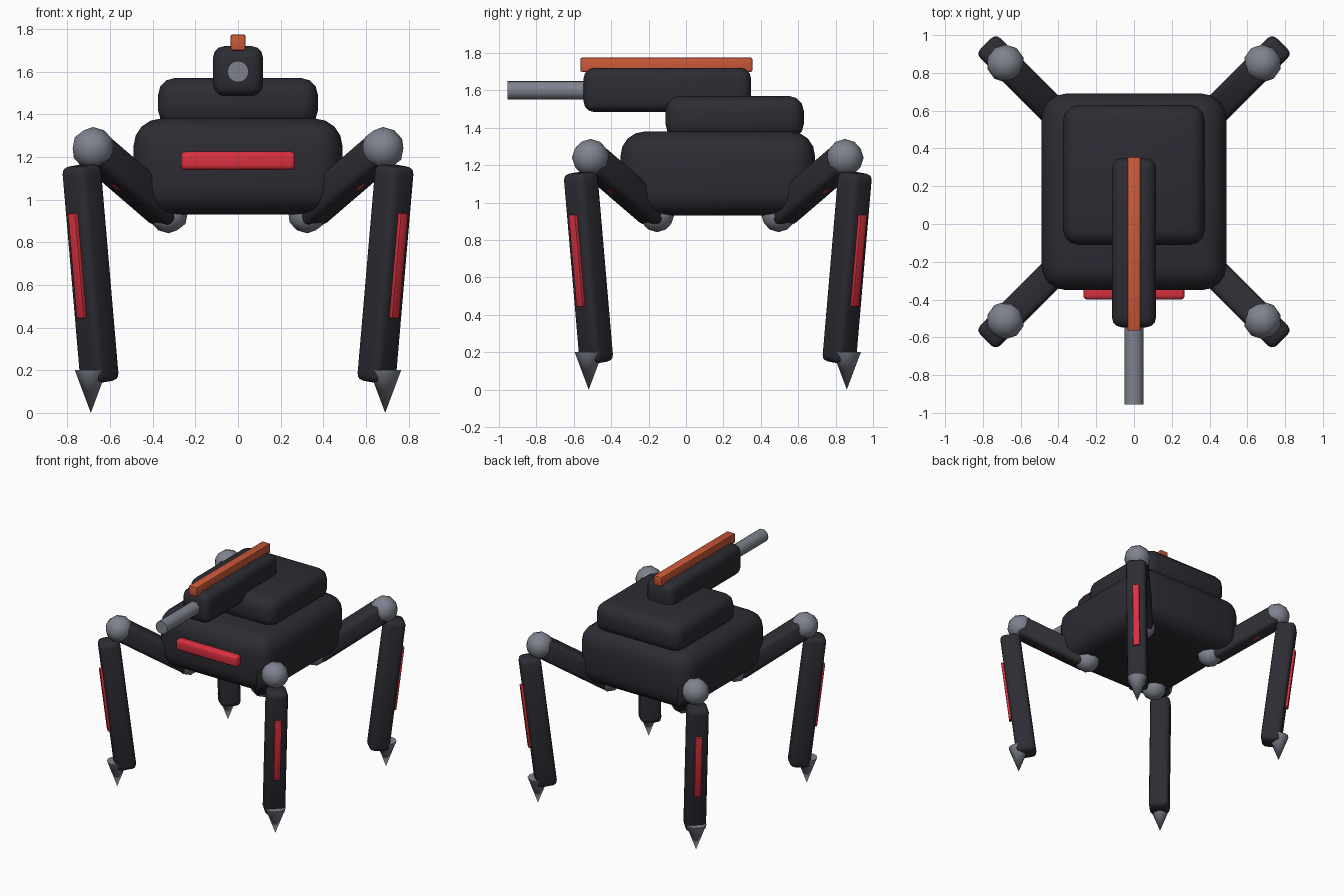
import bpy
import math
from mathutils import Matrix, Vector

if "Cube" in bpy.data.objects:
    bpy.data.objects.remove(bpy.data.objects["Cube"], do_unlink=True)

MID_Y = 0.17  # centre of the hull and the leg ring


def material(name, colour):
    mat = bpy.data.materials.new(name)
    mat.use_nodes = True
    mat.diffuse_color = (*colour, 1)
    mat.node_tree.nodes["Principled BSDF"].inputs["Base Color"].default_value = (*colour, 1)
    return mat


ARMOUR = material("dark armour", (0.025, 0.025, 0.033))
STEEL = material("grey steel", (0.21, 0.225, 0.27))
RED = material("red light", (0.7, 0.03, 0.05))
ORANGE = material("orange rail", (0.6, 0.1, 0.04))


def finish(name, mat, angle=35):
    obj = bpy.context.object
    obj.name = name
    obj.data.materials.append(mat)
    bpy.ops.object.shade_smooth_by_angle(angle=math.radians(angle))
    return obj


def rounded_box(name, mat, centre, size, bevel, segments=3, turn=None):
    """Box with rounded edges, optionally turned by a rotation matrix."""
    bpy.ops.mesh.primitive_cube_add(size=1)
    obj = bpy.context.object
    obj.data.transform(Matrix.Diagonal((*size, 1)))
    mod = obj.modifiers.new("rounded edges", "BEVEL")
    mod.width = bevel
    mod.segments = segments
    mod.limit_method = "NONE"
    bpy.ops.object.modifier_apply(modifier=mod.name)
    rot = turn.to_4x4() if turn else Matrix()
    obj.matrix_world = Matrix.Translation(centre) @ rot
    return finish(name, mat)


def ball(name, centre, radius):
    bpy.ops.mesh.primitive_ico_sphere_add(subdivisions=2, radius=radius, location=centre)
    return finish(name, STEEL)


# Hull, turret and gun
rounded_box("hull", ARMOUR, (0, MID_Y, 1.155), (0.98, 1.04, 0.45), 0.13, 4)
rounded_box("turret_base", ARMOUR, (0, 0.26, 1.455), (0.75, 0.74, 0.23), 0.08)
rounded_box("gun_housing", ARMOUR, (0, -0.1, 1.602), (0.235, 0.895, 0.235), 0.055)
rounded_box("top_rail", ORANGE, (0, -0.105, 1.737), (0.07, 0.92, 0.075), 0.008, 2)
rounded_box("front_light", RED, (0, -0.36, 1.182), (0.535, 0.08, 0.085), 0.02)
bpy.ops.mesh.primitive_cylinder_add(vertices=16, radius=0.05, depth=0.46,
                                    location=(0, -0.725, 1.6), rotation=(math.pi / 2, 0, 0))
finish("gun_barrel", STEEL)


def leg(side, end, label):
    """One leg, laid out along the diagonal that runs out from the hull corner."""
    out = Vector((side, end, 0)).normalized()
    across = Vector((0, 0, 1)).cross(out)

    def at(x, z):
        return Vector((side * x, MID_Y + end * x, z))

    def beam(start, stop):
        """Centre, length and rotation for a box running from start to stop."""
        along = (stop - start).normalized()
        turn = Matrix((along.cross(across) * -1, across, along)).transposed()
        if turn.determinant() < 0:
            turn = Matrix((along.cross(across), across, along)).transposed()
        return (start + stop) / 2, (stop - start).length, turn

    hip, shoulder = at(0.325, 0.935), at(0.68, 1.24)
    ball("hip_" + label, hip, 0.093)
    ball("shoulder_" + label, shoulder, 0.1)

    centre, length, turn = beam(hip, shoulder)
    rounded_box("upper_leg_" + label, ARMOUR, centre, (0.155, 0.155, length), 0.035, 3, turn)
    below = turn.col[0] * (-1 if turn.col[0].z > 0 else 1)
    rounded_box("upper_light_" + label, RED, at(0.545, 1.128) + below * 0.075,
                (0.012, 0.03, 0.05), 0.003, 1, turn)

    centre, length, turn = beam(at(0.648, 0.145), at(0.735, 1.16))
    rounded_box("lower_leg_" + label, ARMOUR, centre, (0.15, 0.15, length), 0.035, 3, turn)
    face = turn.col[0] * (1 if turn.col[0].dot(out) > 0 else -1)
    rounded_box("leg_light_" + label, RED, at(0.695, 0.7) + face * 0.077,
                (0.035, 0.05, 0.495), 0.006, 2, turn)

    bpy.ops.mesh.primitive_cone_add(vertices=12, radius1=0.075, radius2=0, depth=0.2,
                                    location=at(0.69, 0.1), rotation=(math.pi, 0, 0))
    finish("foot_spike_" + label, STEEL)


for side, side_name in ((1, "left"), (-1, "right")):
    for end, end_name in ((-1, "front"), (1, "back")):
        leg(side, end, end_name + "_" + side_name)
